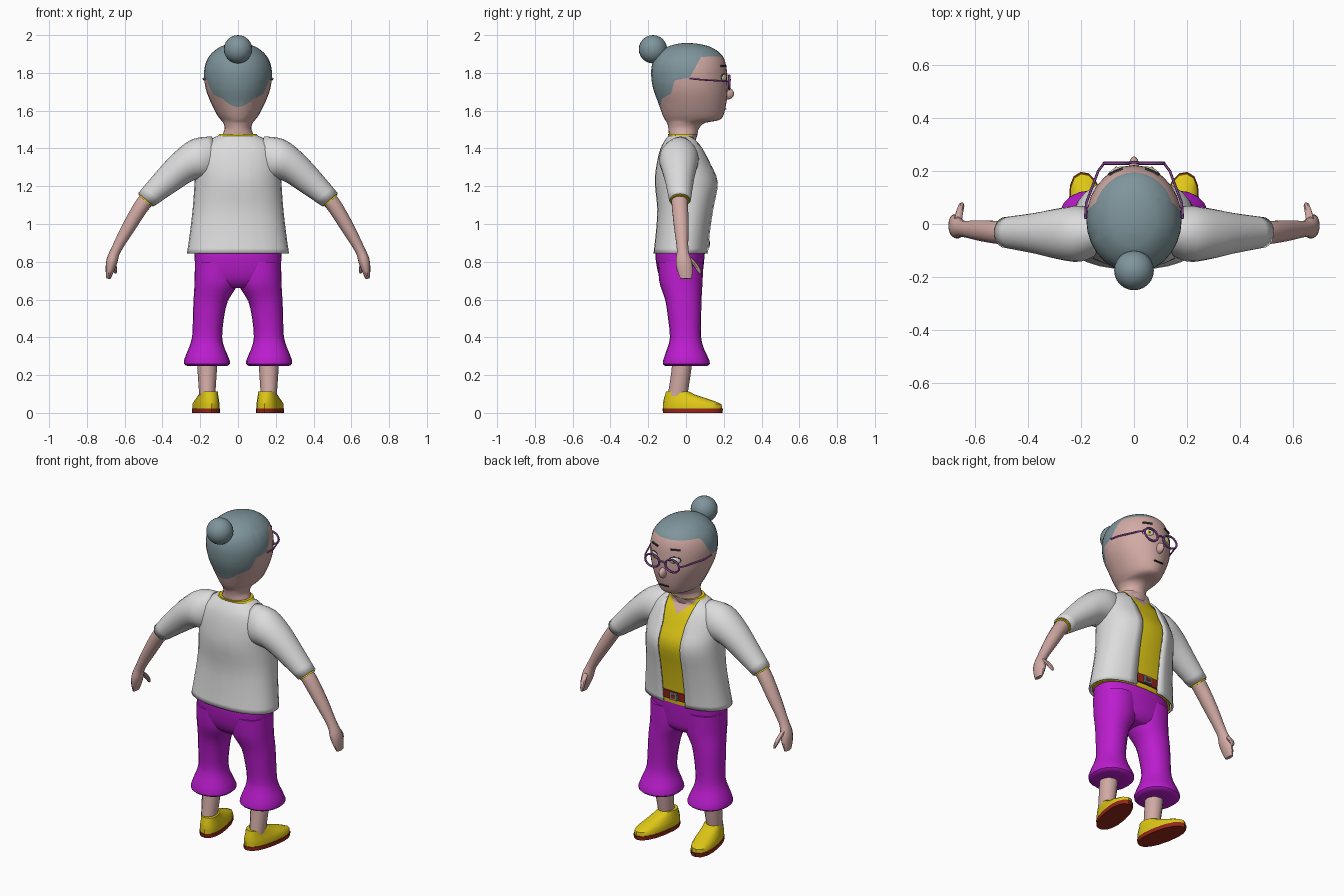
import bpy, bmesh, math
from mathutils import Matrix, Vector

if "Cube" in bpy.data.objects:
    bpy.data.objects.remove(bpy.data.objects["Cube"])

COLOURS = {"hair_grey": (.21, .30, .33), "skin": (.64, .40, .37), "white": (.72, .72, .72),
           "magenta": (.50, .012, .62), "yellow": (.74, .58, .008), "red": (.30, .02, .01),
           "purple": (.36, .10, .45), "dark": (.04, .035, .035)}
MATS = {}
for key, col in COLOURS.items():
    MATS[key] = bpy.data.materials.new(key)
    MATS[key].diffuse_color = (*col, 1)


def finish(name, bm, mats, mirror=False):
    me = bpy.data.meshes.new(name)
    bm.to_mesh(me)
    bm.free()
    ob = bpy.data.objects.new(name, me)
    bpy.context.collection.objects.link(ob)
    for m in mats.split():
        me.materials.append(MATS[m])
    if mirror:
        ob.modifiers.new("mirror", 'MIRROR')
    return ob


def smooth_rings(rings, sub):
    """Catmull-Rom interpolation between cross-sections."""
    out = []
    for i in range(len(rings) - 1):
        p = [rings[max(0, min(len(rings) - 1, i + k))] for k in (-1, 0, 1, 2)]
        for s in range(sub):
            t = s / sub
            out.append([b + .5 * t * (c - a + t * (2*a - 5*b + 4*c - d + t * (3*(b - c) + d - a)))
                        for a, b, c, d in zip(*p)])
    return out + [list(rings[-1])]


def loft(rings, n=20, sub=3, power=2.0, open_ends=False):
    """Rings: centre x, y, z, half-width, half-depth, path angle below horizontal."""
    bm = bmesh.new()
    loops = []
    for x, y, z, ra, rb, ang in smooth_rings(rings, sub):
        a = math.radians(ang)
        u, loop = Vector((math.sin(a), 0, math.cos(a))), []
        for k in range(n):
            c, s = math.cos(math.tau * k / n), math.sin(math.tau * k / n)
            c = math.copysign(abs(c) ** (2 / power), c)
            s = math.copysign(abs(s) ** (2 / power), s)
            loop.append(bm.verts.new(Vector((x, y, z)) + u * ra * c + Vector((0, rb * s, 0))))
        loops.append(loop)
    for p, q in zip(loops, loops[1:]):
        for k in range(n):
            bm.faces.new((p[k], p[(k + 1) % n], q[(k + 1) % n], q[k]))
    caps = [bm.faces.new(loops[0]), bm.faces.new(loops[-1])]
    bmesh.ops.recalc_face_normals(bm, faces=bm.faces)
    if open_ends:
        bmesh.ops.delete(bm, geom=caps, context='FACES_ONLY')
    return bm


def flat(rings, cx=0):
    """Horizontal rings from z, y min, y max, half-width."""
    return [(cx, (a + b) / 2, z, rx, (b - a) / 2, 90) for z, a, b, rx in rings]


def cut(bm, co, no):
    bmesh.ops.bisect_plane(bm, geom=bm.verts[:] + bm.edges[:] + bm.faces[:],
                           plane_co=co, plane_no=no)


def ball(name, loc, scale, mat, rot=0, mirror=False, seg=16):
    bm = bmesh.new()
    m = Matrix.Translation(loc) @ Matrix.Rotation(rot, 4, 'Z') @ Matrix.Diagonal((*scale, 1))
    bmesh.ops.create_uvsphere(bm, u_segments=seg, v_segments=seg // 2, radius=1, matrix=m)
    return finish(name, bm, mat, mirror)


def box(name, loc, size, mat, rot=0, mirror=False):
    bm = bmesh.new()
    m = Matrix.Translation(loc) @ Matrix.Rotation(rot, 4, 'Z') @ Matrix.Diagonal((*size, 1))
    bmesh.ops.create_cube(bm, size=1, matrix=m)
    return finish(name, bm, mat, mirror)


def tube(name, pts, r, mat, mirror=False, cyclic=False):
    cu = bpy.data.curves.new(name, 'CURVE')
    cu.dimensions, cu.bevel_depth, cu.bevel_resolution = '3D', r, 1
    sp = cu.splines.new('POLY')
    sp.points.add(len(pts) - 1)
    for p, c in zip(sp.points, pts):
        p.co = (*c, 1)
    sp.use_cyclic_u, cu.use_fill_caps = cyclic, not cyclic
    tmp = bpy.data.objects.new(name, cu)
    bpy.context.collection.objects.link(tmp)
    bm = bmesh.new()
    bm.from_mesh(tmp.evaluated_get(bpy.context.evaluated_depsgraph_get()).to_mesh())
    bpy.data.objects.remove(tmp)
    for f in bm.faces:
        f.material_index = 0
    return finish(name, bm, mat, mirror)


# Head and neck, with the hair cut in along a stepped hairline
head = loft(flat([(1.44, -.08, .05, .085), (1.47, -.09, .06, .083), (1.505, -.093, .068, .07),
                  (1.535, -.10, .10, .078), (1.55, -.11, .175, .09), (1.58, -.125, .20, .112),
                  (1.65, -.15, .215, .147), (1.72, -.175, .222, .172), (1.80, -.185, .218, .18),
                  (1.86, -.175, .207, .168), (1.90, -.15, .185, .143), (1.935, -.105, .135, .1),
                  (1.953, -.05, .07, .05), (1.958, -.01, .02, .01)]), n=28)
line = [(.4, 1.89), (.08, 1.885), (.02, 1.775), (-.06, 1.76), (-.08, 1.69), (-.125, 1.665),
        (-.14, 1.615), (-.4, 1.61)]
for (y0, z0), (y1, z1) in zip(line, line[1:]):
    cut(head, (0, y0, z0), (0, z0 - z1, y1 - y0))
for f in head.faces:
    c = f.calc_center_median()
    for (y0, z0), (y1, z1) in zip(line, line[1:]):
        if y1 <= c.y <= y0:
            f.material_index = int(c.z > z0 + (z1 - z0) * (c.y - y0) / (y1 - y0))
finish("head", head, "skin hair_grey")
ball("hair_bun", (0, -.175, 1.925), (.075, .075, .075), "hair_grey", seg=24)

# Face
ball("nose", (0, .215, 1.69), (.02, .04, .032), "skin")
ROT = -.42
ball("eye_outline", (.066, .199, 1.775), (.036, .010, .024), "dark", ROT, True)
ball("eye", (.066, .200, 1.774), (.033, .012, .021), "white", ROT, True)
ball("iris", (.066, .206, 1.772), (.014, .009, .014), "yellow", ROT, True)
ball("pupil", (.066, .209, 1.772), (.007, .008, .007), "dark", ROT, True)
box("eyebrow", (.068, .198, 1.836), (.055, .009, .009), "dark", ROT, True)
box("mouth", (0, .211, 1.608), (.06, .009, .006), "dark")

# Glasses
tube("glasses_rim", [(.067 + .047 * math.cos(math.tau * k / 20), .229,
                      1.75 + .037 * math.sin(math.tau * k / 20)) for k in range(20)],
     .006, "purple", True, True)
tube("glasses_bridge", [(-.022, .23, 1.757), (0, .234, 1.763), (.022, .23, 1.757)], .005, "purple")
tube("glasses_temple", [(.113, .229, 1.755), (.135, .20, 1.757), (.18, .08, 1.764),
                        (.184, .02, 1.77)], .005, "purple", True)

# Open jacket: front panel removed between two widening edges
body = [(.845, -.172, .12, .27), (.95, -.16, .13, .255), (1.08, -.152, .15, .24),
        (1.22, -.165, .175, .23), (1.32, -.155, .135, .225), (1.40, -.135, .095, .2),
        (1.445, -.11, .065, .15), (1.47, -.09, .05, .1)]
coat = loft(flat(body), n=28, power=2.3, open_ends=True)
for s in (-1, 1):
    cut(coat, (s * .075, 0, 0), (1, 0, 0))
    cut(coat, (s * .075, 0, 1.34), (s, 0, -.2))
gone = []
for f in coat.faces:
    c = f.calc_center_median()
    if c.y > 0 and abs(c.x) < .075 + max(0, c.z - 1.34) * .2:
        gone.append(f)
bmesh.ops.delete(coat, geom=gone, context='FACES')
jacket = finish("jacket", coat, "white")
thick = jacket.modifiers.new("thickness", 'SOLIDIFY')
thick.thickness, thick.offset = .01, -1

# Sleeves with a shirt cuff peeking out
sleeve = finish("sleeve", loft([(.12, -.03, 1.365, .10, .075, 80 - 70), (.20, -.037, 1.345, .112, .105, 22),
                                (.285, -.037, 1.305, .09, .096, 36), (.372, -.035, 1.232, .075, .077, 46),
                                (.487, -.032, 1.128, .054, .058, 50)], open_ends=True), "white", True)
thick = sleeve.modifiers.new("thickness", 'SOLIDIFY')
thick.thickness, thick.offset = .008, -1
finish("shirt_cuff", loft([(.46, -.032, 1.152, .047, .05, 50), (.492, -.032, 1.122, .048, .052, 50)],
                          sub=1), "yellow", True)

# Shirt with a V neckline
shirt = loft(flat([(z, a + .018, b - .018, r - .018) for z, a, b, r in body[:-1]]
                  + [(1.476, -.096, .062, .096)]), n=28, power=2.3)
for s in (-1, 1):
    cut(shirt, (0, 0, 1.385), (-s * .95, 0, 1))
for f in shirt.faces:
    c = f.calc_center_median()
    f.material_index = int(c.y > 0 and c.z > 1.385 + .95 * abs(c.x) and abs(f.normal.z) < .98)
finish("shirt", shirt, "yellow skin")

# Belt and buckle
finish("belt", loft(flat([(.872, -.155, .113, .25), (.922, -.145, .118, .243)]), n=28, sub=1,
                    power=2.3), "red")
box("buckle", (0, .118, .897), (.05, .014, .042), "hair_grey")
box("buckle_centre", (0, .124, .897), (.03, .008, .022), "red")

# Arms and hands
finish("arm", loft([(.44, -.033, 1.17, .04, .042, 50), (.50, -.033, 1.11, .041, .044, 52),
                    (.575, -.025, .99, .036, .04, 58), (.645, -.018, .865, .027, .031, 62),
                    (.667, -.012, .805, .03, .043, 72), (.678, -.006, .755, .023, .042, 80),
                    (.686, 0, .71, .011, .03, 86)], n=14), "skin", True)
finish("thumb", loft([(.665, .01, .825, .015, .018, 85), (.658, .045, .79, .014, .016, 95),
                      (.651, .068, .755, .011, .013, 95), (.648, .074, .738, .005, .006, 95)],
                     n=8, sub=2), "skin", True)

# Trousers: hips and flared legs
finish("hips", loft(flat([(.66, -.09, .055, .10), (.69, -.125, .08, .19), (.75, -.15, .09, .222),
                          (.85, -.163, .10, .232), (.90, -.145, .10, .235)]), n=24,
                    power=2.4), "magenta")
legs = [(.80, -.150, .092, -.0, .228), (.70, -.142, .088, .0, .23), (.65, -.128, .085, .018, .232),
        (.59, -.108, .082, .055, .236), (.50, -.095, .080, .075, .239), (.40, -.085, .080, .084, .243),
        (.34, -.10, .095, .07, .262), (.275, -.122, .125, .043, .287), (.25, -.115, .118, .052, .275),
        (.247, -.07, .07, .10, .225)]
finish("trouser_leg", loft([((c + d) / 2, (a + b) / 2, z, (d - c) / 2, (b - a) / 2, 90)
                            for z, a, b, c, d in legs], n=20, sub=2, power=2.2), "magenta", True)
finish("shin", loft([(.163, -.018, .30, .054, .054, 90), (.163, -.025, .22, .051, .052, 90),
                     (.163, -.045, .09, .042, .052, 90)], n=12, sub=2), "skin", True)

# Shoes turned slightly outward
turn = Matrix.Translation((.163, 0, 0)) @ Matrix.Rotation(math.radians(-11), 4, 'Z')
for name, mat, rings in (
        ("sole", "red", [(0, -.124, .196, .066), (.024, -.127, .2, .067)]),
        ("shoe", "yellow", [(.022, -.124, .195, .064), (.046, -.124, .192, .064), (.062, -.122, .155, .06),
                            (.08, -.118, .10, .054), (.098, -.112, .045, .049), (.114, -.108, .015, .046)])):
    bm = loft(flat(rings), n=16, sub=1, power=2.3)
    bmesh.ops.transform(bm, matrix=turn, verts=bm.verts)
    finish(name, bm, mat, True)

# Smooth shading with sharp edges kept
bpy.ops.object.select_all(action='SELECT')
bpy.context.view_layer.objects.active = jacket
bpy.ops.object.shade_smooth_by_angle(angle=math.radians(40))

for m in bpy.data.materials:
    if m.users and not m.is_grease_pencil:
        m.use_nodes = True
        m.node_tree.nodes["Principled BSDF"].inputs["Base Color"].default_value = m.diffuse_color
